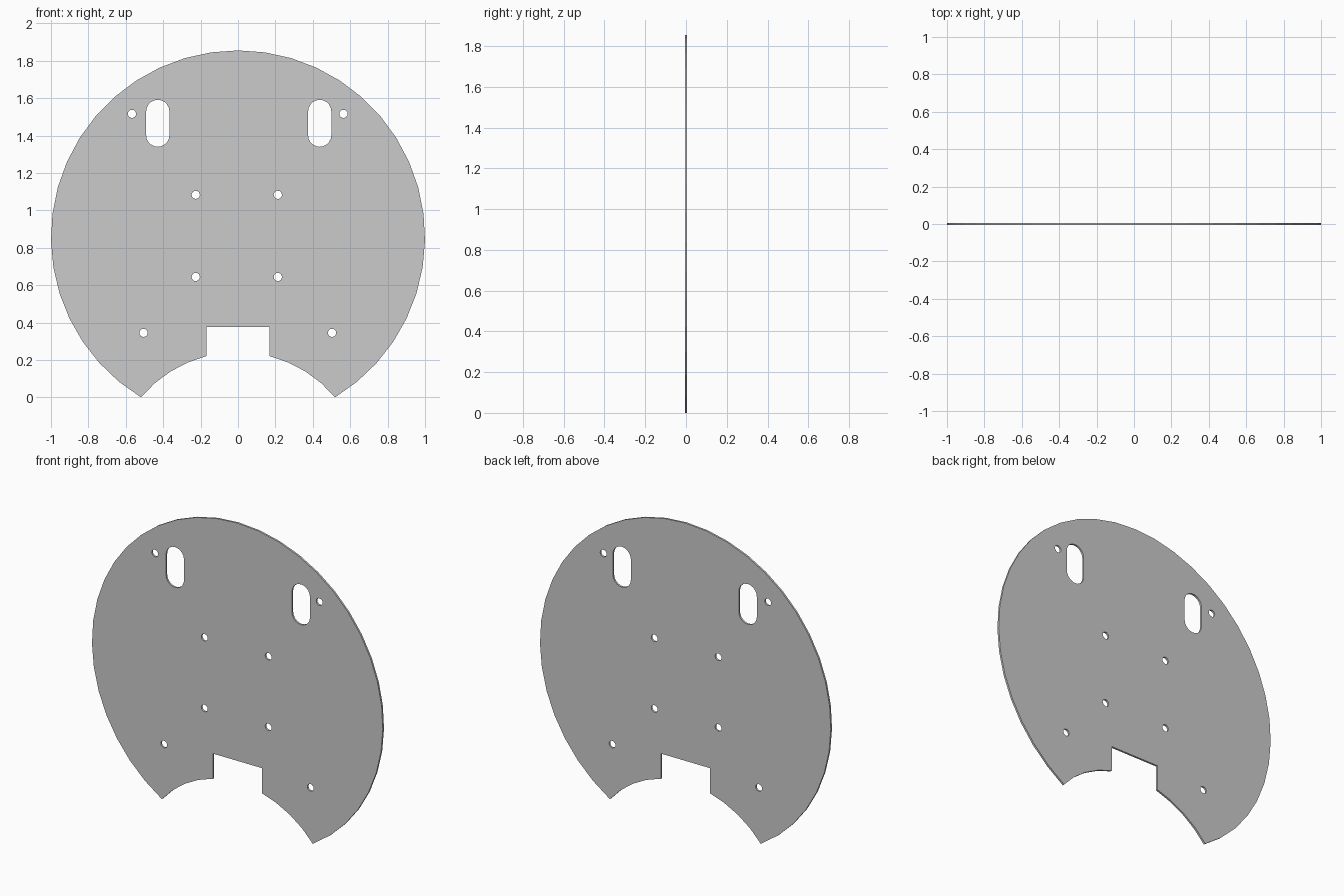
import bpy
from math import sin, cos, pi, asin, atan2

if "Cube" in bpy.data.objects:
    bpy.data.objects.remove(bpy.data.objects["Cube"])

T = 0.012          # plate thickness
CZ = 0.855         # centre height of the outer disc
TIP = 0.519        # half distance between the bottom tips


def arc(cx, cz, r, a0, a1, n):
    return [(cx + r * cos(a0 + (a1 - a0) * i / n),
             cz + r * sin(a0 + (a1 - a0) * i / n)) for i in range(n + 1)]


def hole(x, z, r=0.022, n=16):
    return arc(x, z, r, 0, 2 * pi, n)[:-1]


def slot(x, z0, z1, r, n=10):
    return arc(x, z1, r, 0, pi, n) + arc(x, z0, r, pi, 2 * pi, n)


# Outer rim, then the concave foot with its square notch
a = asin(CZ)
rim = arc(0, CZ, 1, -a, pi + a, 36)
BC, BR, NX, NZ = -0.438, 0.68, 0.168, 0.377
tip_angle = atan2(-BC, TIP)
notch_angle = pi / 2 - asin(NX / BR)
left = arc(0, BC, BR, pi - tip_angle, pi - notch_angle, 4)
right = arc(0, BC, BR, notch_angle, tip_angle, 4)
outline = rim + left[1:] + [(-NX, NZ), (NX, NZ)] + right[:-1]

# Round holes and the two long slots
loops = [outline]
loops += [hole(x, 1.516) for x in (-0.567, 0.564)]
loops += [hole(x, z) for x in (-0.226, 0.213) for z in (0.644, 1.083)]
loops += [hole(x, 0.345) for x in (-0.505, 0.503)]
loops += [slot(x, 1.402, 1.529, 0.062) for x in (-0.429, 0.437)]

# Filled flat curve extruded into the plate
curve = bpy.data.curves.new("mounting_plate", 'CURVE')
curve.dimensions = '2D'
curve.fill_mode = 'BOTH'
curve.extrude = T / 2
for pts in loops:
    s = curve.splines.new('POLY')
    s.points.add(len(pts) - 1)
    for p, (x, z) in zip(s.points, pts):
        p.co = (x, z, 0, 1)
    s.use_cyclic_u = True
plate = bpy.data.objects.new("mounting_plate", curve)
bpy.context.collection.objects.link(plate)
plate.rotation_euler = (pi / 2, 0, 0)

# Turn into a mesh standing upright
bpy.context.view_layer.objects.active = plate
plate.select_set(True)
bpy.ops.object.convert(target='MESH')
bpy.ops.object.transform_apply(location=False, rotation=True, scale=False)
bpy.ops.object.mode_set(mode='EDIT')
bpy.ops.mesh.select_all(action='SELECT')
bpy.ops.mesh.remove_doubles(threshold=0.0001)
bpy.ops.mesh.normals_make_consistent(inside=False)
bpy.ops.object.mode_set(mode='OBJECT')
bpy.ops.object.shade_flat()
